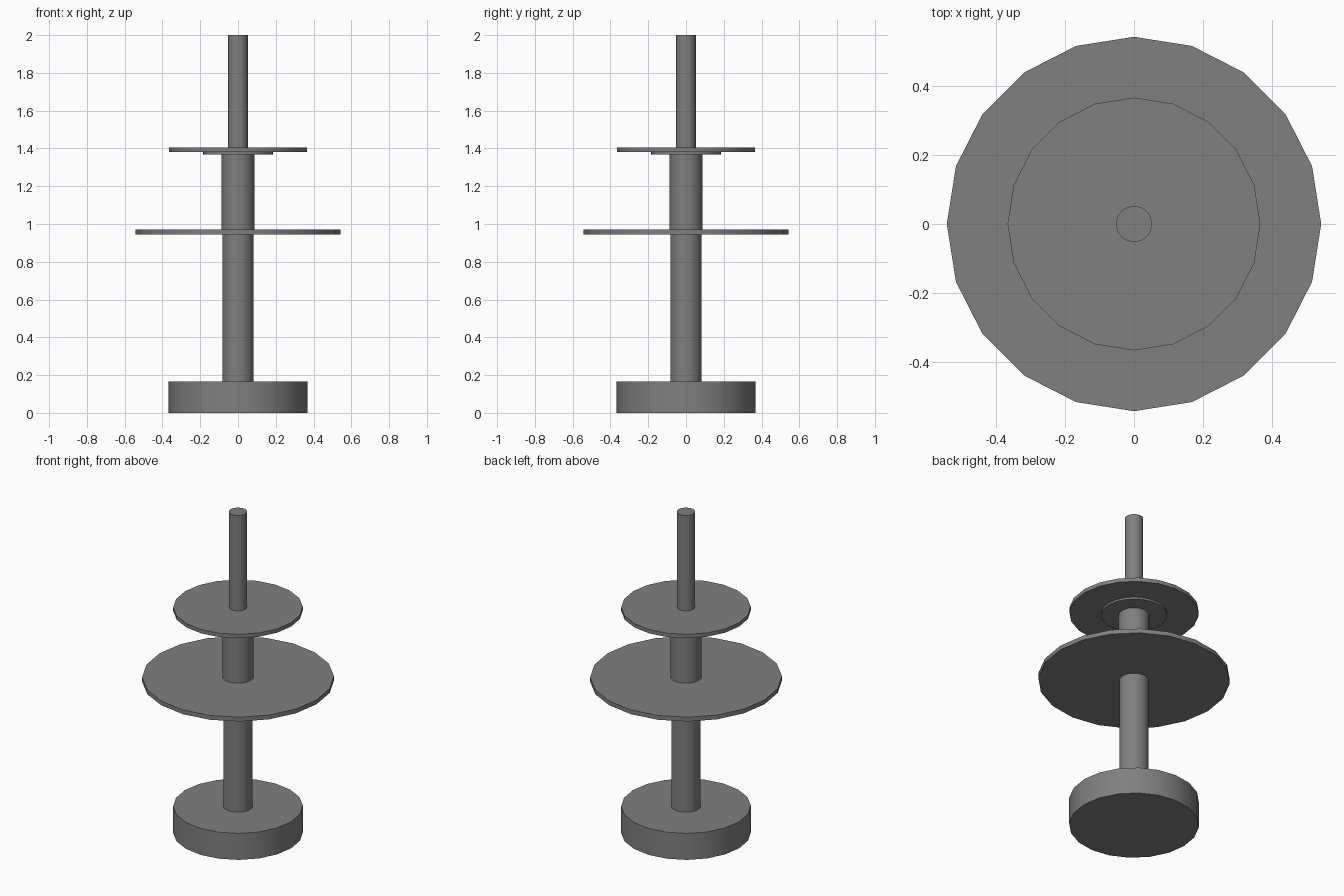
import bpy
import math

if "Cube" in bpy.data.objects:
    bpy.data.objects.remove(bpy.data.objects["Cube"])

# Dark grey finish shared by every part
dark = bpy.data.materials.new("dark_grey")
dark.diffuse_color = (0.215, 0.215, 0.215, 1)
dark.use_nodes = True
dark.node_tree.nodes["Principled BSDF"].inputs["Base Color"].default_value = dark.diffuse_color


def disc(name, radius, z0, z1, sides=20):
    """Upright cylinder between two heights, with a corner on the x axis."""
    bpy.ops.mesh.primitive_cylinder_add(
        vertices=sides, radius=radius, depth=z1 - z0, location=(0, 0, (z0 + z1) / 2))
    obj = bpy.context.object
    obj.name = name
    obj.data.materials.append(dark)
    bpy.ops.object.shade_smooth_by_angle(angle=math.radians(30))


# Heavy foot
disc("base", 0.367, 0.0, 0.165)

# Stacked posts, each running slightly into the plates it meets
disc("lower_post", 0.083, 0.16, 0.95, 32)
disc("middle_post", 0.087, 0.965, 1.372, 32)
disc("top_rod", 0.052, 1.40, 2.0, 32)

# Thin plates
disc("large_plate", 0.542, 0.944, 0.971)
disc("plate_collar", 0.186, 1.369, 1.385, 32)
disc("small_plate", 0.366, 1.381, 1.405)
